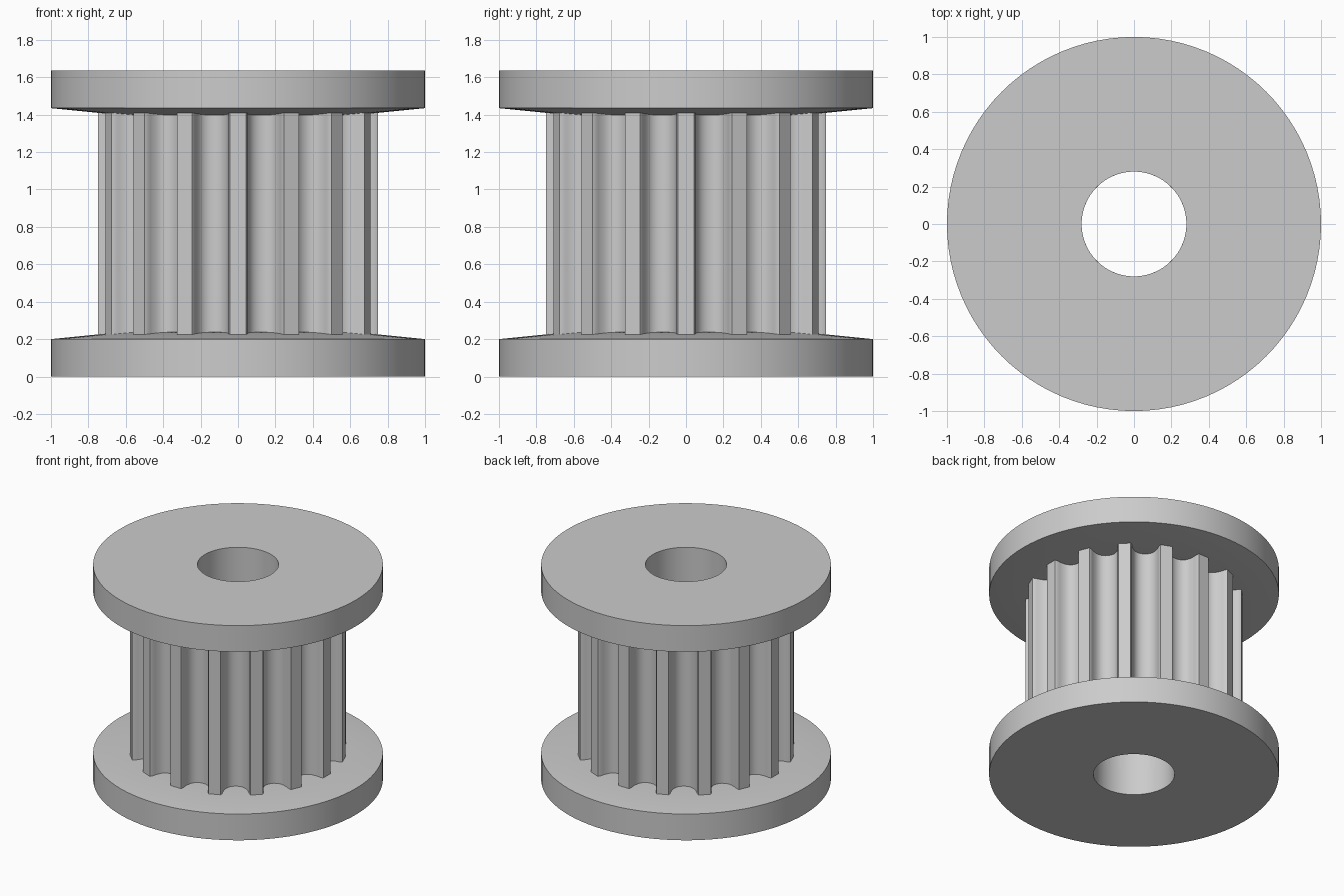
import bpy
import bmesh
import math

cube = bpy.data.objects.get("Cube")
if cube:
    bpy.data.objects.remove(cube, do_unlink=True)

TEETH = 16
SEGMENTS = 96
HEIGHT = 1.635
RIM = 0.2            # flange thickness at its rim
BORE = 0.28
TOOTH_RADIUS = 0.75

metal = bpy.data.materials.new("plain grey")
metal.use_nodes = True
grey = (0.6, 0.6, 0.6, 1)
metal.diffuse_color = grey
metal.node_tree.nodes["Principled BSDF"].inputs["Base Color"].default_value = grey


def circle(radius, z):
    turn = 2 * math.pi / SEGMENTS
    return [(radius * math.cos(i * turn), radius * math.sin(i * turn), z)
            for i in range(SEGMENTS)]


def ring_solid(name, rings):
    """Bridge a closed loop of equal-sized rings into a solid ring."""
    bm = bmesh.new()
    loops = [[bm.verts.new(p) for p in ring] for ring in rings]
    count = len(rings[0])
    for a, b in zip(loops, loops[1:] + loops[:1]):
        for i in range(count):
            j = (i + 1) % count
            bm.faces.new((a[i], a[j], b[j], b[i]))
    bmesh.ops.recalc_face_normals(bm, faces=bm.faces)
    mesh = bpy.data.meshes.new(name)
    bm.to_mesh(mesh)
    bm.free()
    mesh.materials.append(metal)
    obj = bpy.data.objects.new(name, mesh)
    bpy.context.collection.objects.link(obj)
    bpy.ops.object.select_all(action='DESELECT')
    obj.select_set(True)
    bpy.context.view_layer.objects.active = obj
    bpy.ops.object.shade_smooth_by_angle(angle=math.radians(30))
    return obj


# Flanges: flat outside, shallow cone inside
flange = [(BORE, 0), (1, 0), (1, RIM), (0.6, RIM + 0.04), (BORE, RIM)]
ring_solid("bottom_flange", [circle(r, z) for r, z in flange])
ring_solid("top_flange", [circle(r, HEIGHT - z) for r, z in flange])

# Half of one rounded groove: half width, depth
half = [(0.104, 0), (0.1, 0.006), (0.093, 0.02), (0.09, 0.037), (0.085, 0.053),
        (0.078, 0.069), (0.07, 0.084), (0.056, 0.099), (0.039, 0.11),
        (0.02, 0.116), (0, 0.118)]
groove = half + [(-u, d) for u, d in reversed(half[:-1])]
edge = math.sqrt(TOOTH_RADIUS ** 2 - half[0][0] ** 2)

# Toothed drum: sixteen grooves with narrow lands between
outline = []
for k in range(TEETH):
    a = (k + 0.5) * 2 * math.pi / TEETH
    c, s = math.cos(a), math.sin(a)
    for u, d in groove:
        r = edge - d
        outline.append((r * c + u * s, r * s - u * c))


def drum_outer(z):
    return [(x, y, z) for x, y in outline]


def drum_bore(z):
    return [(BORE * x / math.hypot(x, y), BORE * y / math.hypot(x, y), z)
            for x, y in outline]


low, high = RIM, HEIGHT - RIM
ring_solid("toothed_drum", [drum_outer(low), drum_outer(high),
                            drum_bore(high), drum_bore(low)])
